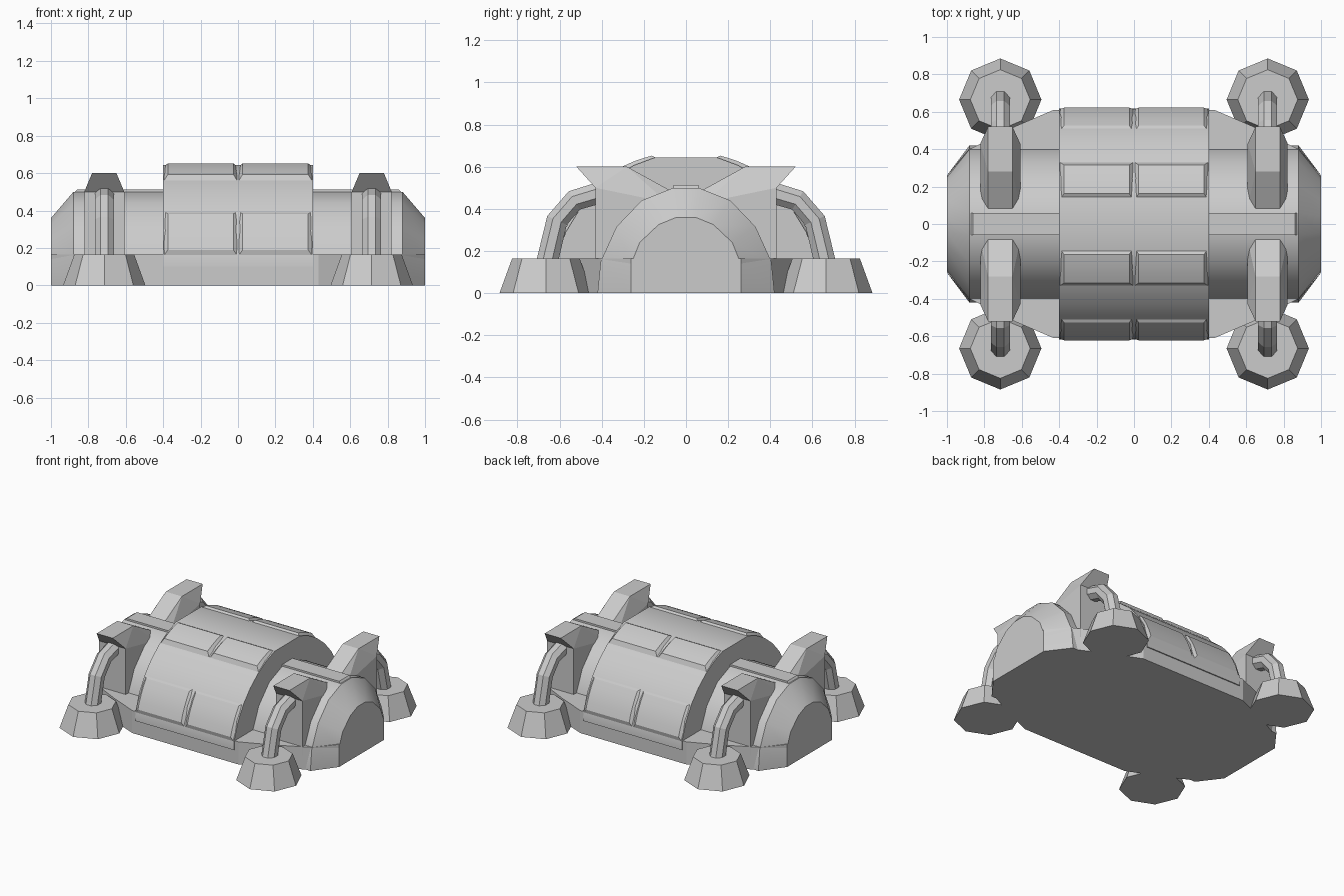
import bpy, bmesh
from math import sin, cos, radians, pi
from mathutils import Vector

if "Cube" in bpy.data.objects:
    bpy.data.objects.remove(bpy.data.objects["Cube"])


def make(name, verts, faces, smooth=None):
    me = bpy.data.meshes.new(name)
    me.from_pydata([tuple(v) for v in verts], [], faces)
    bm = bmesh.new()
    bm.from_mesh(me)
    bmesh.ops.recalc_face_normals(bm, faces=bm.faces)
    bm.to_mesh(me)
    bm.free()
    ob = bpy.data.objects.new(name, me)
    bpy.context.collection.objects.link(ob)
    if smooth:
        bpy.ops.object.select_all(action='DESELECT')
        ob.select_set(True)
        bpy.context.view_layer.objects.active = ob
        bpy.ops.object.shade_smooth_by_angle(angle=radians(smooth))
    return ob


def loft(name, rings, smooth=None):
    """Skin a list of equally long closed rings and cap both ends."""
    n = len(rings[0])
    verts = [v for r in rings for v in r]
    faces = [(k * n + i, k * n + (i + 1) % n, (k + 1) * n + (i + 1) % n, (k + 1) * n + i)
             for k in range(len(rings) - 1) for i in range(n)]
    faces += [tuple(range(n)), tuple(range((len(rings) - 1) * n, len(rings) * n))]
    return make(name, verts, faces, smooth)


def arch(half):
    """Mirror a half profile of (y, z) points across y = 0."""
    return half + [(-y, z) for y, z in reversed(half)]


def at_x(x, prof):
    return [(x, y, z) for y, z in prof]


# base slab
corner = [(1, .26), (.88, .40), (.64, .52), (.43, .61)]
outline = corner + [(-x, y) for x, y in reversed(corner)]
outline += [(-x, -y) for x, y in outline]
loft("base_slab", [[(x, y, z) for x, y in outline] for z in (0, .165)])

# arched hull with tapered ends
big = arch([(.42, 0), (.405, .15), (.33, .315), (.21, .44), (.06, .50)])
small = arch([(.26, 0), (.26, .14), (.22, .24), (.13, .325), (.045, .36)])
loft("hull", [at_x(-1, small), at_x(-.88, big), at_x(.88, big), at_x(1, small)], 35)

# spine strip along the hull top
loft("spine", [[(sx * lx, sy * .06, z) for sx, sy in ((1, 1), (-1, 1), (-1, -1), (1, -1))]
               for z, lx in ((.44, .88), (.49, .88), (.513, .86))])

# central drum
drum = arch([(.618, .1)] + [(r * cos(radians(a)), r * sin(radians(a))) for a, r in
            ((15, .637), (27, .64), (38, .642), (48, .645), (59, .65), (68, .655), (77, .66))])
loft("drum", [at_x(-.4, drum), at_x(.4, drum)], 25)


# raised panels with chamfered rims
def panel(name, x0, x1, a0, a1, r0, r1, inset):
    rings, n = [], 4
    for k in range(n + 1):
        t = k / n
        lo, hi = radians(a0 + (a1 - a0) * t), radians(a0 + inset + (a1 - a0 - 2 * inset) * t)
        rings.append([(x, r * cos(a), r * sin(a)) for x, r, a in
                      ((x0, r0, lo), (x0 + .025, r1, hi), (x1 - .025, r1, hi), (x1, r0, lo))])
    loft(name, rings, 25)


for side in (0, 1):
    for x0 in (-.4, 0):
        for label, a0, a1, r0, r1 in (("lower", 14, 39, .632, .65), ("upper", 59, 79, .645, .672)):
            if side:
                a0, a1 = 180 - a1, 180 - a0
            panel(label + "_panel", x0, x0 + .4, a0, a1, r0, r1, 3)

# four corners: foot, pipe and fin
PX, PY = .715, .665
for sx in (1, -1):
    for sy in (1, -1):
        # octagonal foot
        loft("foot", [[(sx * PX + r * cos(i * pi / 4), sy * PY + r * sin(i * pi / 4), z)
                       for i in range(8)] for z, r in ((0, .22), (.165, .16))])

        # bent pipe from foot into hull
        path = [Vector(p) for p in ((.675, .1), (.655, .165), (.612, .345), (.53, .44), (.38, .485))]
        rings = []
        for k, p in enumerate(path):
            d = (path[min(k + 1, 4)] - path[max(k - 1, 0)]).normalized()
            nrm = Vector((d.y, -d.x))
            rings.append([(sx * PX + .055 * cos(a), sy * (p.x + nrm.x * .055 * sin(a)),
                           p.y + nrm.y * .055 * sin(a))
                          for a in (pi / 8 + i * pi / 4 for i in range(8))])
        loft("pipe", rings)

        # fin with narrow top and overhanging tip: (y, z, half width)
        prof = [(.08, .49, .065), (.28, .60, .065), (.52, .60, .065),
                (.43, .50, .107), (.43, .10, .107), (.09, .43, .107)]
        verts = [(sx * PX + s * w, sy * y, z) for s in (1, -1) for y, z, w in prof]
        faces = [(i, (i + 1) % 6, 6 + (i + 1) % 6, 6 + i) for i in range(6)]
        for o in (0, 6):
            faces += [(o + 3, o + 4, o + 5), (o, o + 1, o + 5),
                      (o + 1, o + 3, o + 5), (o + 1, o + 2, o + 3)]
        make("fin", verts, faces)
